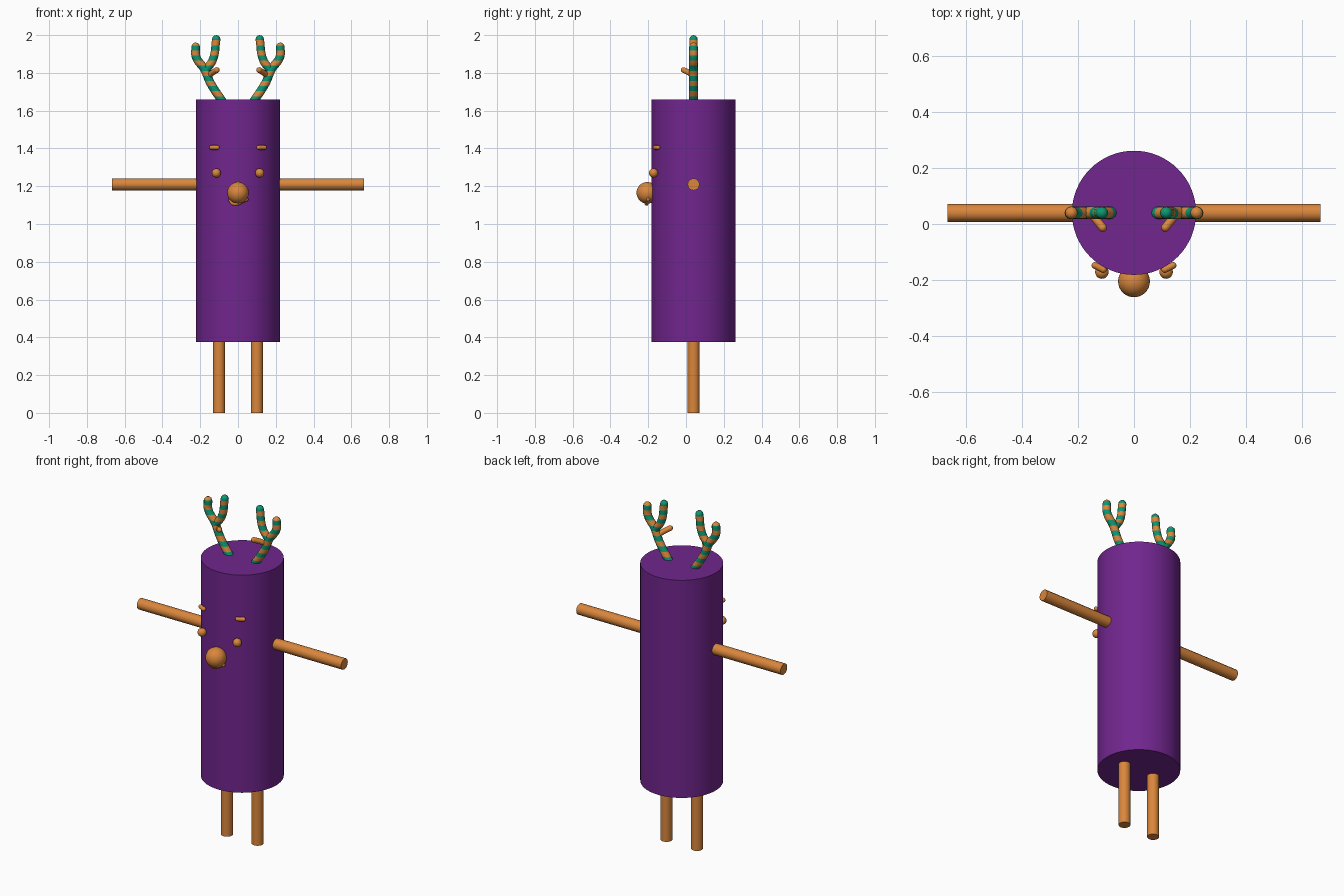
import bpy, bmesh, math
from mathutils import Vector, Matrix

cube = bpy.data.objects.get("Cube")
if cube:
    bpy.data.objects.remove(cube, do_unlink=True)


def material(name, rgb):
    m = bpy.data.materials.new(name)
    m.use_nodes = True
    m.diffuse_color = (*rgb, 1)
    m.node_tree.nodes["Principled BSDF"].inputs["Base Color"].default_value = (*rgb, 1)
    return m


PURPLE = material("purple", (0.165, 0.019, 0.27))
ORANGE = material("orange", (0.70, 0.24, 0.045))
GREEN = material("green", (0.004, 0.31, 0.17))
AXIS_Y = 0.04  # depth of the body axis


def smooth(obj):
    bpy.ops.object.select_all(action="DESELECT")
    obj.select_set(True)
    bpy.context.view_layer.objects.active = obj
    bpy.ops.object.shade_smooth_by_angle(angle=math.radians(40))


def finish(name, bm, *mats):
    mesh = bpy.data.meshes.new(name)
    bm.to_mesh(mesh)
    bm.free()
    for m in mats:
        mesh.materials.append(m)
    obj = bpy.data.objects.new(name, mesh)
    bpy.context.collection.objects.link(obj)
    smooth(obj)
    return obj


def rod(name, a, b, radius, mat, sides):
    a, b = Vector(a), Vector(b)
    turn = (b - a).to_track_quat("Z", "Y").to_matrix().to_4x4()
    bm = bmesh.new()
    bmesh.ops.create_cone(bm, cap_ends=True, segments=sides, radius1=radius, radius2=radius,
                          depth=(b - a).length, matrix=Matrix.Translation((a + b) / 2) @ turn)
    return finish(name, bm, mat)


def ball(bm, centre, radius, sides=24):
    bmesh.ops.create_uvsphere(bm, u_segments=sides, v_segments=sides // 2, radius=radius,
                              matrix=Matrix.Translation(centre))


def tube(bm, points, radius):
    """Add a smooth round-ended tube through the points."""
    curve = bpy.data.curves.new("path", "CURVE")
    curve.dimensions = "3D"
    curve.bevel_depth = radius
    curve.bevel_resolution = 4
    curve.resolution_u = 8
    spline = curve.splines.new("BEZIER")
    spline.bezier_points.add(len(points) - 1)
    for bp, p in zip(spline.bezier_points, points):
        bp.co = p
        bp.handle_left_type = bp.handle_right_type = "AUTO"
    helper = bpy.data.objects.new("path", curve)
    bpy.context.collection.objects.link(helper)
    mesh = bpy.data.meshes.new_from_object(
        helper.evaluated_get(bpy.context.evaluated_depsgraph_get()))
    bm.from_mesh(mesh)
    bpy.data.objects.remove(helper)
    bpy.data.meshes.remove(mesh)
    for p in (points[0], points[-1]):
        ball(bm, p, radius, 12)


def stripe(bm, top, band):
    """Cut level bands and colour every second one."""
    for i in range(1, 16):
        bmesh.ops.bisect_plane(bm, geom=bm.verts[:] + bm.edges[:] + bm.faces[:],
                               plane_co=(0, 0, top - i * band), plane_no=(0, 0, 1))
    for f in bm.faces:
        f.material_index = int((top - f.calc_center_median().z) // band) % 2


# Body
rod("body", (0, AXIS_Y, 0.375), (0, AXIS_Y, 1.66), 0.222, PURPLE, 64)

# Nose and mouth
bm = bmesh.new()
ball(bm, (0, -0.205, 1.165), 0.057, 32)
finish("nose", bm, ORANGE)
bm = bmesh.new()
tube(bm, [(-0.04, -0.2, 1.125), (-0.025, -0.208, 1.108), (0.045, -0.2, 1.13)], 0.01)
finish("mouth", bm, ORANGE)

for side, s in (("left", 1), ("right", -1)):
    # Limbs
    rod(side + "_leg", (s * 0.1, AXIS_Y, 0), (s * 0.1, AXIS_Y, 0.4), 0.032, ORANGE, 24)
    rod(side + "_arm", (s * 0.18, AXIS_Y, 1.21), (s * 0.667, AXIS_Y, 1.21), 0.032, ORANGE, 12)

    # Face
    bm = bmesh.new()
    ball(bm, (s * 0.115, -0.172, 1.27), 0.024)
    finish(side + "_eye", bm, ORANGE)
    bm = bmesh.new()
    tube(bm, [(s * 0.11, -0.163, 1.405), (s * 0.14, -0.148, 1.405)], 0.012)
    finish(side + "_eyebrow", bm, ORANGE)

    # Striped antler: main beam with outer prong, then inner prong
    def at(x, z):
        return (s * x, AXIS_Y, z)
    bm = bmesh.new()
    tube(bm, [at(0.08, 1.645), at(0.145, 1.745), at(0.178, 1.82),
              at(0.222, 1.885), at(0.224, 1.938)], 0.023)
    tube(bm, [at(0.17, 1.815), at(0.133, 1.87), at(0.115, 1.978)], 0.022)
    stripe(bm, 2.0, 0.027)
    finish(side + "_antler", bm, GREEN, ORANGE)

    # Small forward tine
    bm = bmesh.new()
    tube(bm, [(s * 0.155, AXIS_Y, 1.785), (s * 0.132, 0.012, 1.803),
              (s * 0.112, -0.013, 1.815)], 0.015)
    finish(side + "_antler_tine", bm, ORANGE)
